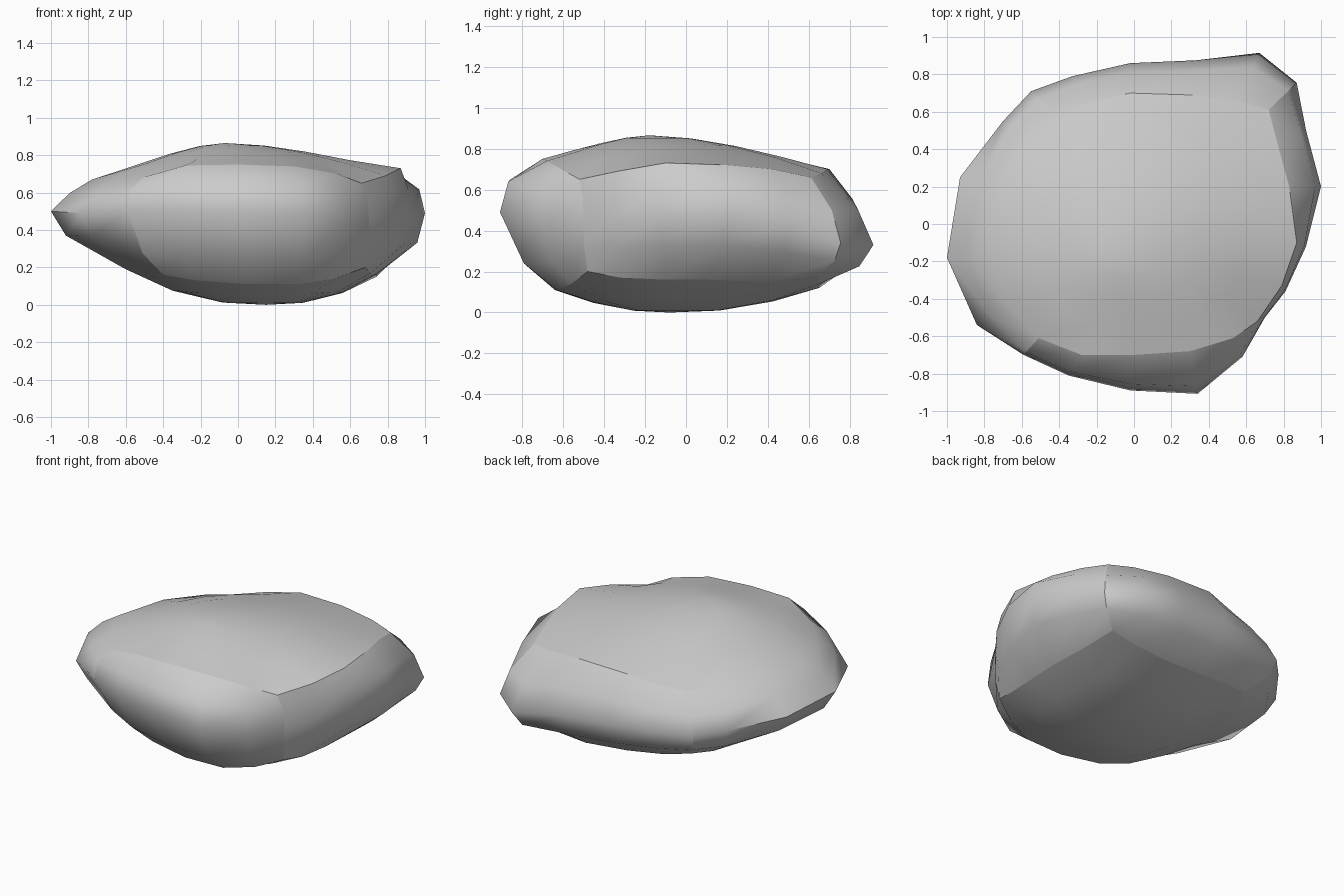
import bpy, bmesh, math
from mathutils import Vector

if "Cube" in bpy.data.objects:
    bpy.data.objects.remove(bpy.data.objects["Cube"])

# Three outlines of the rock (counter-clockwise from +x): waist, top rim, bottom rim
waist = [(1, .2, .49), (.92, .5, .43), (.87, .755, .34), (.67, .915, .33), (.33, .875, .38),
         (-.02, .86, .41), (-.33, .79, .41), (-.55, .71, .41), (-.7, .55, .43), (-.93, .25, .47),
         (-1, -.18, .5), (-.84, -.54, .49), (-.59, -.7, .5), (-.35, -.81, .5), (-.02, -.89, .5),
         (.34, -.908, .49), (.58, -.71, .44), (.7, -.5, .44), (.81, -.36, .45), (.92, -.12, .48)]
top_rim = [(.83, .2, .72), (.77, .42, .70), (.72, .61, .66), (.55, .66, .68), (.3, .69, .70),
           (-.02, .7, .70), (-.25, .65, .66), (-.4, .58, .63), (-.55, .45, .64), (-.7, .2, .66),
           (-.78, -.15, .67), (-.68, -.43, .67), (-.51, -.61, .68), (-.28, -.7, .745), (0, -.7, .75),
           (.3, -.68, .74), (.53, -.61, .7), (.66, -.52, .65), (.79, -.33, .69), (.87, -.1, .73)]
low_rim = [(.74, .1, .16), (.74, .4, .15), (.71, .64, .18), (.55, .65, .14), (.3, .65, .12),
           (0, .63, .14), (-.25, .6, .17), (-.42, .55, .2), (-.5, .42, .19), (-.58, .15, .19),
           (-.6, -.12, .19), (-.55, -.35, .2), (-.4, -.52, .16), (-.22, -.6, .13), (.05, -.64, .11),
           (.33, -.63, .11), (.52, -.56, .14), (.68, -.48, .2), (.71, -.32, .17), (.73, -.1, .16)]
top_apex = Vector((-.07, -.18, .865))
low_apex = Vector((.15, -.08, 0))
n = len(waist)


def blend(a, b, txy, tz):
    # txy / tz may be one number or one number per point
    fx, fz = [t if isinstance(t, list) else [t] * n for t in (txy, tz)]
    return [(p[0] + (q[0] - p[0]) * s, p[1] + (q[1] - p[1]) * s, p[2] + (q[2] - p[2]) * t)
            for p, q, s, t in zip(a, b, fx, fz)]


def relax(ring, times):
    for _ in range(times):
        ring = [tuple((ring[i - 1][k] + 2 * ring[i][k] + ring[(i + 1) % n][k]) / 4 for k in range(3))
                for i in range(n)]
    return ring


def dome(rim, apex, t, power):
    # inner rings are evened out so the cap stays gently rounded
    return blend([apex] * n, relax(rim, round((1 - t) * 8)), t, t ** power)


# How strongly each side bulges above and below the waist: right, back, left, front, right again
def sides(right, back, left, front):
    return [right] * 2 + [back] * 7 + [left] * 3 + [front] * 5 + [right] * 3


upper = blend(waist, top_rim, sides(.18, .3, .45, .18), sides(.55, .5, .57, .6))
lower = blend(waist, low_rim, sides(.16, .26, .2, .42), sides(.48, .55, .42, .66))

# Rings from bottom to top
rings = [dome(low_rim, low_apex, t, 2.6) for t in (.35, .7)]
rings += [low_rim, lower, waist, upper, top_rim]
rings += [dome(top_rim, top_apex, t, 1.8) for t in (.75, .5, .25)]

bm = bmesh.new()
vs = [[bm.verts.new(p) for p in r] for r in rings]
for a, b in zip(vs, vs[1:]):
    for i in range(n):
        j = (i + 1) % n
        bm.faces.new((a[i], a[j], b[j], b[i]))
bottom, top = bm.verts.new(low_apex), bm.verts.new(top_apex)
for i in range(n):
    j = (i + 1) % n
    bm.faces.new((vs[0][j], vs[0][i], bottom))
    bm.faces.new((vs[-1][i], vs[-1][j], top))
bmesh.ops.recalc_face_normals(bm, faces=bm.faces)
mesh = bpy.data.meshes.new("rock")
bm.to_mesh(mesh)
bm.free()
rock = bpy.data.objects.new("rock", mesh)
bpy.context.collection.objects.link(rock)
bpy.context.view_layer.objects.active = rock
rock.select_set(True)
bpy.ops.object.shade_smooth_by_angle(angle=math.radians(60))

# Crisp ridges: both rims and the upright corners
LOW, TOP = 2, 6
ridges = set()
for i in range(n):
    j = (i + 1) % n
    ridges.add(frozenset((LOW * n + i, LOW * n + j)))
    if i not in (8, 9, 10, 11):
        ridges.add(frozenset((TOP * n + i, TOP * n + j)))
for c in (2, 7, 12, 17):
    for r in range(LOW, TOP):
        ridges.add(frozenset((r * n + c, (r + 1) * n + c)))
for e in mesh.edges:
    if frozenset(e.vertices) in ridges:
        e.use_edge_sharp = True
